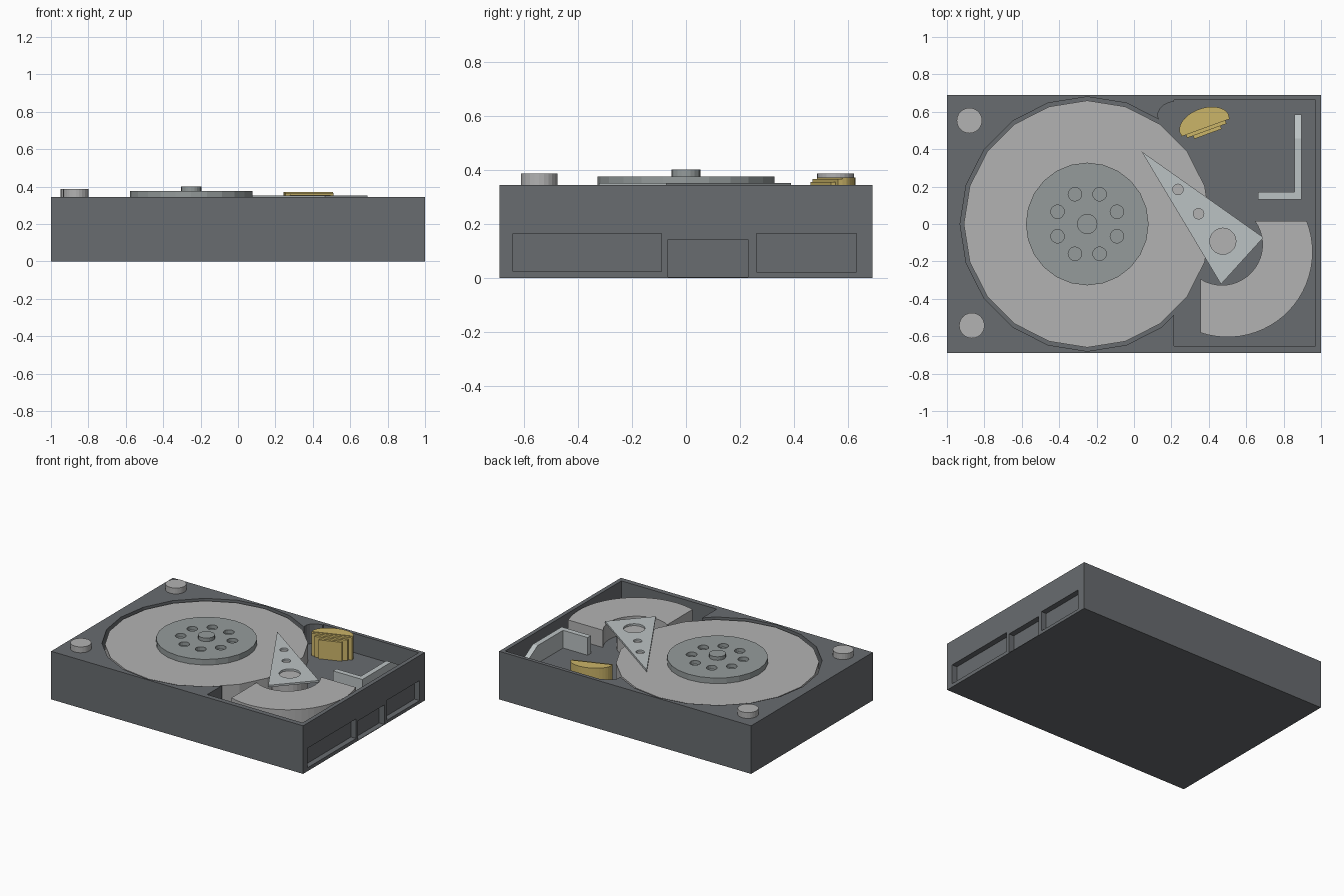
import bpy, bmesh
from math import cos, sin, pi, radians

if "Cube" in bpy.data.objects:
    bpy.data.objects.remove(bpy.data.objects["Cube"])


def material(name, r, g, b):
    m = bpy.data.materials.new(name)
    m.diffuse_color = (r, g, b, 1)
    m.use_nodes = True
    m.node_tree.nodes["Principled BSDF"].inputs["Base Color"].default_value = m.diffuse_color
    return m


DARK = material("dark_metal", 0.14, 0.15, 0.16)
SILVER = material("silver", 0.45, 0.45, 0.45)
STEEL = material("blue_steel", 0.30, 0.33, 0.33)
PALE = material("pale_metal", 0.50, 0.54, 0.55)
GOLD = material("gold", 0.60, 0.46, 0.14)


def prism(name, pts, z0, z1, mat=None):
    """Extrude a counter-clockwise outline from z0 to z1."""
    bm = bmesh.new()
    low = [bm.verts.new((x, y, z0)) for x, y in pts]
    top = [bm.verts.new((x, y, z1)) for x, y in pts]
    n = len(pts)
    bm.faces.new(low[::-1])
    bm.faces.new(top)
    for i in range(n):
        j = (i + 1) % n
        bm.faces.new((low[i], low[j], top[j], top[i]))
    bmesh.ops.recalc_face_normals(bm, faces=bm.faces)
    me = bpy.data.meshes.new(name)
    bm.to_mesh(me)
    bm.free()
    ob = bpy.data.objects.new(name, me)
    bpy.context.collection.objects.link(ob)
    if mat:
        me.materials.append(mat)
    return ob


def rect(x0, x1, y0, y1):
    return [(x0, y0), (x1, y0), (x1, y1), (x0, y1)]


def arc(cx, cy, rx, ry, a0, a1, n, tilt=0):
    """Points on an elliptical arc, angles in degrees, with n segments."""
    t, out = radians(tilt), []
    for i in range(n + 1):
        a = radians(a0 + (a1 - a0) * i / n)
        u, v = rx * cos(a), ry * sin(a)
        out.append((cx + u * cos(t) - v * sin(t), cy + u * sin(t) + v * cos(t)))
    return out


def ring(cx, cy, r, n):
    return arc(cx, cy, r, r, 0, 360, n)[:-1]


def cut(ob, cutters):
    bpy.context.view_layer.objects.active = ob
    for c in cutters:
        c.hide_render = True
        mod = ob.modifiers.new("cut", 'BOOLEAN')
        mod.operation, mod.solver, mod.object = 'DIFFERENCE', 'EXACT', c
        bpy.ops.object.modifier_apply(modifier=mod.name)
        bpy.data.objects.remove(c)


TOP, FLOOR = 0.345, 0.21
CX = -0.25  # platter axis

# Housing with platter well, mechanism bay, filter niche and connector recesses
housing = prism("housing", rect(-1, 1, -0.69, 0.69), 0, TOP, DARK)
cut(housing, [
    prism("platter_well_cutter", ring(CX, 0, 0.68, 20), FLOOR, 0.5),
    prism("bay_cutter", rect(0.213, 0.97, -0.653, 0.664), FLOOR - 0.002, 0.5),
    prism("niche_cutter", arc(0.275, 0.56, 0.15, 0.093, 0, 360, 24, -14)[:-1], FLOOR - 0.006, 0.5),
    prism("recess_cutter_a", rect(0.96, 1.1, -0.64, -0.09), 0.025, 0.165),
    prism("recess_cutter_b", rect(0.96, 1.1, -0.067, 0.23), 0.004, 0.143),
    prism("recess_cutter_c", rect(0.96, 1.1, 0.26, 0.63), 0.022, 0.165),
])

# Platter, hub with eight holes, spindle cap
prism("platter", ring(CX, 0, 0.66, 20), FLOOR - 0.005, 0.336, SILVER)
hub = prism("hub", ring(CX, 0, 0.328, 24), 0.33, 0.376, STEEL)
cut(hub, [prism("hub_hole_cutter",
                ring(CX + 0.172 * cos(pi / 8 + k * pi / 4), 0.172 * sin(pi / 8 + k * pi / 4), 0.036, 16),
                0.35, 0.5) for k in range(8)])
prism("spindle_cap", ring(CX, 0, 0.054, 20), 0.37, 0.401, STEEL)

# Corner posts
for i, (x, y) in enumerate([(-0.88, 0.553), (-0.867, -0.543)]):
    prism(f"corner_post_{i + 1}", ring(x, y, 0.068, 24), TOP - 0.01, 0.387, SILVER)

# Actuator arm and its pivot
arm = prism("actuator_arm", [(0.04, 0.388), (0.465, -0.322), (0.692, -0.072)], 0.338, 0.352, PALE)
cut(arm, [prism("arm_hole_cutter", ring(x, y, r, 20), 0.3, 0.4)
          for x, y, r in [(0.235, 0.185, 0.028), (0.345, 0.055, 0.028), (0.475, -0.092, 0.07)]])
prism("arm_pivot", ring(0.475, -0.092, 0.115, 24), FLOOR - 0.005, 0.336, SILVER)

# Curved magnet beside the pivot
outline = arc(0.5, -0.15, 0.455, 0.455, -108.6, 21.3, 24) + arc(0.47, -0.11, 0.217, 0.217, 35.2, -122, 20)
prism("magnet", outline, FLOOR - 0.005, 0.332, SILVER)

# Bent bracket: short cross plate and a long plate with a sloping end
prism("bracket_cross", rect(0.662, 0.895, 0.132, 0.17), FLOOR - 0.005, 0.335, PALE)
side = prism("bracket_side", rect(0.857, 0.895, 0.17, 0.585), FLOOR - 0.005, 0.335, PALE)
bm = bmesh.new()
bm.from_mesh(side.data)
bmesh.ops.bisect_plane(bm, geom=bm.verts[:] + bm.edges[:] + bm.faces[:],
                       plane_co=(0, 0.458, 0), plane_no=(0, 1, 0))
for v in bm.verts:
    if v.co.y > 0.58 and v.co.z > 0.3:
        v.co.z = 0.26
bm.to_mesh(side.data)
bm.free()

# Gold filter: half-ellipse block with narrowing slabs in front
TILT = 20
ux, uy = cos(radians(TILT)), sin(radians(TILT))
mx, my = 0.377, 0.532
prism("filter_block", arc(mx, my, 0.14, 0.087, 0, 180, 18, TILT), FLOOR - 0.005, 0.372, GOLD)
for i, half in enumerate([0.137, 0.112, 0.078]):
    d0, d1 = 0.018 * i, 0.018 * (i + 1)
    slab = [(mx + s * half * ux + d * uy, my + s * half * uy - d * ux)
            for s, d in [(-1, d1), (1, d1), (1, d0 - 0.003), (-1, d0 - 0.003)]]
    prism(f"filter_slab_{i + 1}", slab, FLOOR - 0.005, 0.367 - 0.012 * i, GOLD)
